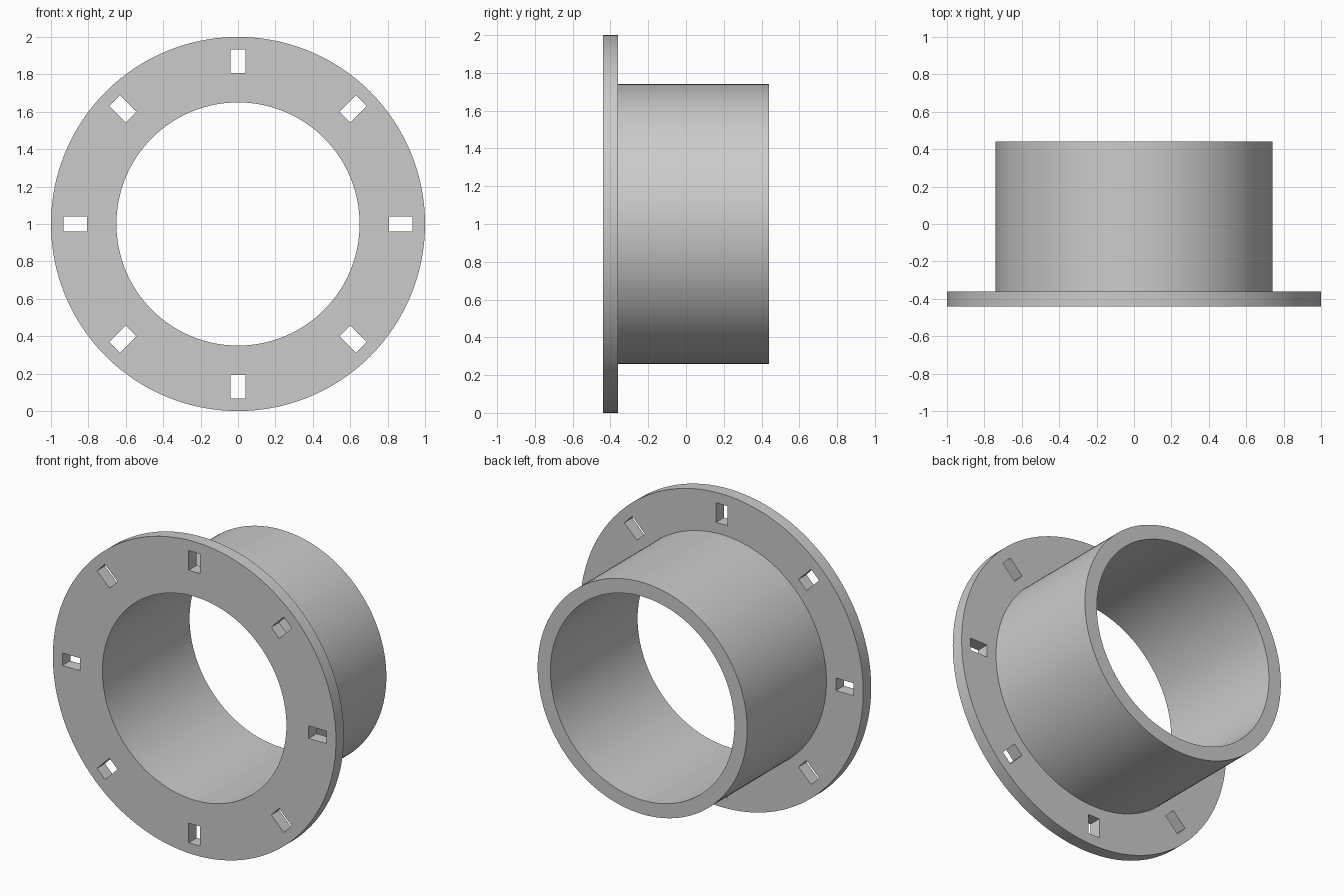
import bpy
import bmesh
from math import cos, sin, pi, radians
from mathutils import Matrix, Vector

cube = bpy.data.objects.get("Cube")
if cube:
    bpy.data.objects.remove(cube, do_unlink=True)

grey = bpy.data.materials.new("plain grey")
grey.use_nodes = True
COLOUR = (0.6, 0.6, 0.6, 1)
grey.diffuse_color = COLOUR
grey.node_tree.nodes["Principled BSDF"].inputs["Base Color"].default_value = COLOUR

SEGMENTS = 128
CENTRE = Vector((0, 0, 1))
BORE, TUBE, RIM = 0.65, 0.74, 1.0
FRONT, STEP, BACK = -0.44, -0.36, 0.44


def make_object(name, bm):
    bmesh.ops.recalc_face_normals(bm, faces=bm.faces)
    mesh = bpy.data.meshes.new(name)
    bm.to_mesh(mesh)
    bm.free()
    mesh.materials.append(grey)
    obj = bpy.data.objects.new(name, mesh)
    bpy.context.collection.objects.link(obj)
    return obj


# Flanged sleeve: one L-shaped section turned about the y axis
profile = [(BORE, FRONT), (RIM, FRONT), (RIM, STEP),
           (TUBE, STEP), (TUBE, BACK), (BORE, BACK)]
bm = bmesh.new()
rings = []
for i in range(SEGMENTS):
    a = 2 * pi * i / SEGMENTS
    rings.append([bm.verts.new(CENTRE + Vector((r * cos(a), y, r * sin(a))))
                  for r, y in profile])
for i, ring in enumerate(rings):
    after = rings[(i + 1) % SEGMENTS]
    for j in range(len(profile)):
        k = (j + 1) % len(profile)
        bm.faces.new((ring[j], ring[k], after[k], after[j]))
sleeve = make_object("flanged_sleeve", bm)

# Eight radial slots through the flange
bm = bmesh.new()
for quarter in range(4):
    for diagonal in (False, True):
        angle = radians(90 * quarter + 45 * diagonal)
        place = (Matrix.Translation(CENTRE) @ Matrix.Rotation(-angle, 4, "Y")
                 @ Matrix.Translation((0.87, (FRONT + STEP) / 2, 0))
                 @ Matrix.Diagonal((0.125, 0.2, 0.08, 1)))
        bmesh.ops.create_cube(bm, size=1, matrix=place)
cutter = make_object("slot_cutter", bm)
cutter.hide_render = True

# Apply the cut, then smooth the round walls
bpy.ops.object.select_all(action="DESELECT")
sleeve.select_set(True)
bpy.context.view_layer.objects.active = sleeve
cut = sleeve.modifiers.new("slots", "BOOLEAN")
cut.operation = "DIFFERENCE"
cut.solver = "EXACT"
cut.object = cutter
bpy.ops.object.modifier_apply(modifier=cut.name)
bpy.data.objects.remove(cutter, do_unlink=True)
bpy.ops.object.shade_smooth_by_angle(angle=radians(30))
